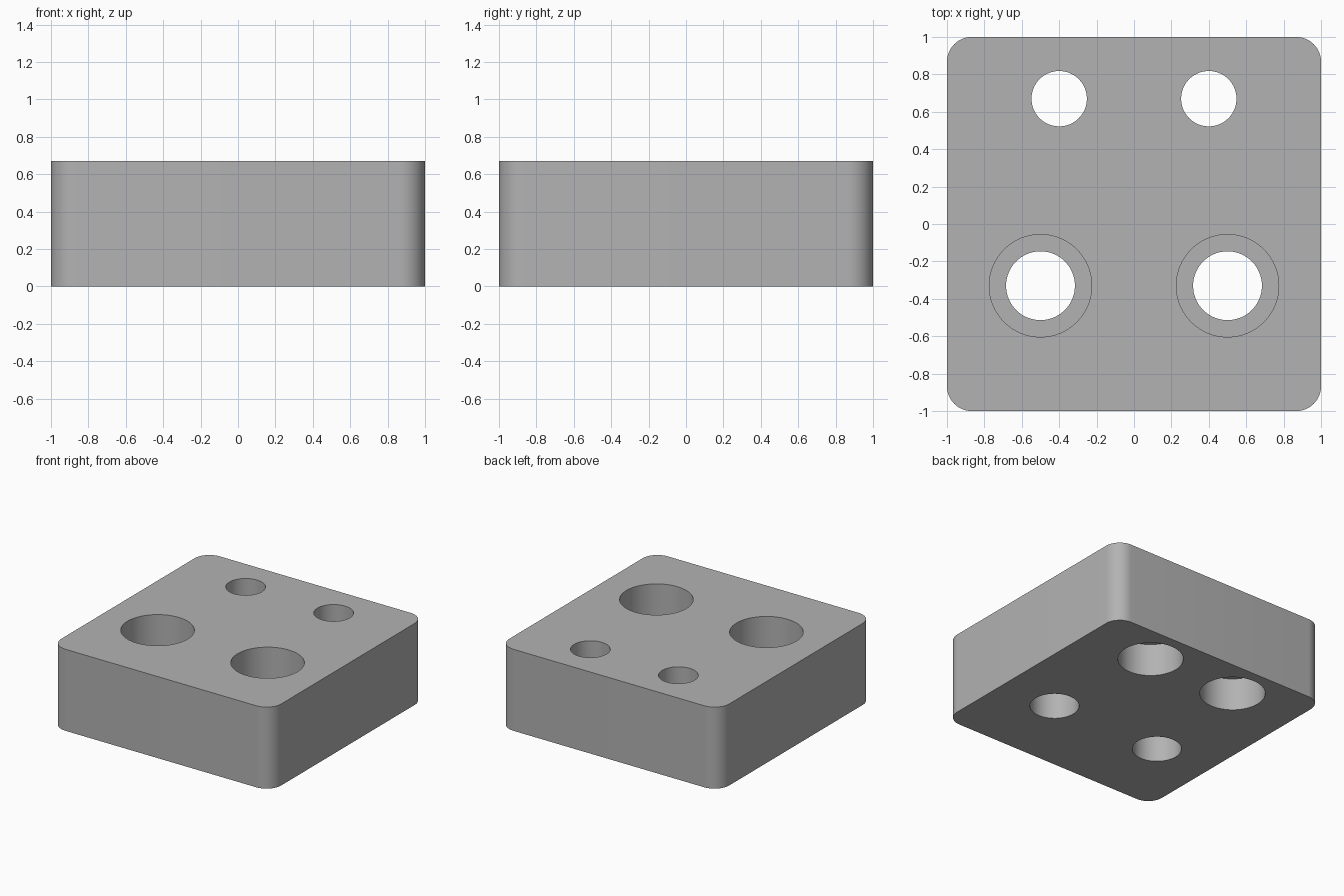
import bpy
import bmesh
from math import cos, sin, pi, radians
from mathutils import Matrix

HEIGHT = 0.67

cube = bpy.data.objects.get("Cube")
if cube:
    bpy.data.objects.remove(cube, do_unlink=True)

grey = bpy.data.materials.new("plain_grey")
grey.use_nodes = True
COLOUR = (0.45, 0.45, 0.45, 1)
grey.diffuse_color = COLOUR
grey.node_tree.nodes["Principled BSDF"].inputs["Base Color"].default_value = COLOUR


def make_object(name, bm):
    bmesh.ops.recalc_face_normals(bm, faces=bm.faces)
    mesh = bpy.data.meshes.new(name)
    bm.to_mesh(mesh)
    bm.free()
    obj = bpy.data.objects.new(name, mesh)
    bpy.context.collection.objects.link(obj)
    mesh.materials.append(grey)
    return obj


def stepped_cutter(name, x, y, sections):
    """Closed stepped pin from (radius, height) pairs."""
    bm = bmesh.new()
    n = 64
    rings = [[bm.verts.new((x + r * cos(2 * pi * i / n), y + r * sin(2 * pi * i / n), z))
              for i in range(n)] for r, z in sections]
    for low, high in zip(rings, rings[1:]):
        for i in range(n):
            j = (i + 1) % n
            bm.faces.new((low[i], low[j], high[j], high[i]))
    bm.faces.new(rings[0])
    bm.faces.new(rings[-1])
    obj = make_object(name, bm)
    obj.hide_render = True
    return obj


# Block with rounded upright edges
bm = bmesh.new()
bmesh.ops.create_cube(bm, size=1, matrix=Matrix.Translation((0, 0, HEIGHT / 2))
                      @ Matrix.Diagonal((2, 2, HEIGHT, 1)))
upright = [e for e in bm.edges if abs(e.verts[0].co.z - e.verts[1].co.z) > 0.1]
bmesh.ops.bevel(bm, geom=upright, offset=0.133, segments=12, profile=0.5, affect='EDGES')
block = make_object("mounting_block", bm)

# Front holes are counterbored from the top, back holes from the bottom
FRONT = [(0.184, -0.1), (0.184, 0.335), (0.274, 0.335), (0.274, HEIGHT + 0.1)]
BACK = [(0.245, -0.1), (0.245, 0.267), (0.148, 0.267), (0.148, HEIGHT + 0.1)]
cutters = []
for side, word in ((1, "left"), (-1, "right")):
    cutters.append(stepped_cutter("front_hole_cutter_" + word, side * 0.5, -0.33, FRONT))
    cutters.append(stepped_cutter("back_hole_cutter_" + word, side * 0.4, 0.67, BACK))

bpy.ops.object.select_all(action='DESELECT')
bpy.context.view_layer.objects.active = block
block.select_set(True)
for cutter in cutters:
    mod = block.modifiers.new("hole", 'BOOLEAN')
    mod.operation = 'DIFFERENCE'
    mod.solver = 'EXACT'
    mod.object = cutter
    bpy.ops.object.modifier_apply(modifier=mod.name)
for cutter in cutters:
    bpy.data.objects.remove(cutter, do_unlink=True)

bpy.ops.object.shade_smooth_by_angle(angle=radians(30))
